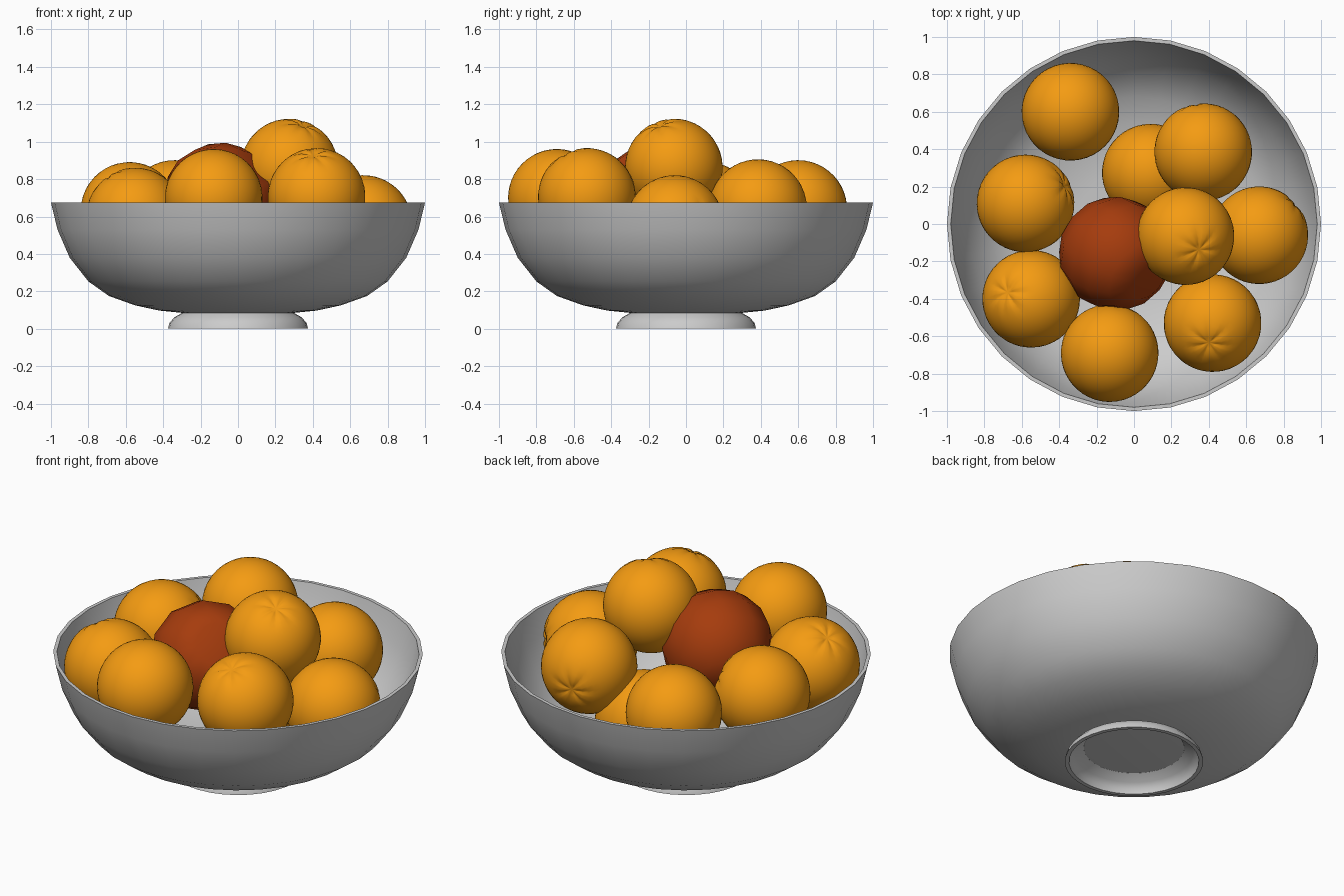
import bpy, bmesh, math
from mathutils import Vector

if "Cube" in bpy.data.objects:
    bpy.data.objects.remove(bpy.data.objects["Cube"])


def material(name, rgb):
    m = bpy.data.materials.new(name)
    m.diffuse_color = (*rgb, 1)
    m.use_nodes = True
    m.node_tree.nodes["Principled BSDF"].inputs["Base Color"].default_value = m.diffuse_color
    return m


def finish(name, bm, mat=None, angle=40):
    bmesh.ops.remove_doubles(bm, verts=bm.verts, dist=1e-5)
    bmesh.ops.recalc_face_normals(bm, faces=bm.faces)
    me = bpy.data.meshes.new(name)
    bm.to_mesh(me)
    bm.free()
    ob = bpy.data.objects.new(name, me)
    bpy.context.collection.objects.link(ob)
    if mat:
        me.materials.append(mat)
    bpy.ops.object.select_all(action='DESELECT')
    ob.select_set(True)
    bpy.context.view_layer.objects.active = ob
    bpy.ops.object.shade_smooth_by_angle(angle=math.radians(angle))
    return ob


def lathe(name, profile, steps=32, closed=False):
    bm = bmesh.new()
    vs = [bm.verts.new((r, 0, z)) for r, z in profile]
    es = [bm.edges.new(p) for p in zip(vs, vs[1:])]
    if closed:
        es.append(bm.edges.new((vs[-1], vs[0])))
    bmesh.ops.spin(bm, geom=vs + es, cent=(0, 0, 0), axis=(0, 0, 1),
                   angle=math.tau, steps=steps)
    return finish(name, bm)


def fruit(name, centre, pole, radius, segs, rings, shape, mat, angle):
    """Sphere whose radius is scaled by shape(polar angle, azimuth), pole aimed along a direction."""
    bm = bmesh.new()
    bmesh.ops.create_uvsphere(bm, u_segments=segs, v_segments=rings, radius=1)
    for v in bm.verts:
        th = math.acos(max(-1, min(1, v.co.z)))
        v.co *= radius * shape(th, math.atan2(v.co.y, v.co.x))
    ob = finish(name, bm, mat, angle)
    ob.location = centre
    ob.rotation_mode = 'QUATERNION'
    ob.rotation_quaternion = Vector(pole).to_track_quat('Z', 'Y')
    return ob


# Bowl: thin wall, outside then inside
lathe("bowl", [(0, .085), (.3, .085), (.42, .097), (.55, .125), (.69, .175), (.80, .253),
               (.90, .38), (.965, .53), (1.0, .675), (.98, .675), (.946, .535), (.882, .39),
               (.785, .268), (.68, .193), (.545, .143), (.42, .114), (.3, .1), (0, .1)])
# Flared hollow foot ring
lathe("foot_ring", [(.375, 0), (.367, .03), (.342, .06), (.29, .09), (.27, .086),
                    (.32, .055), (.345, .03), (.352, 0)], closed=True)


# Oranges: sphere with a small dimple and radiating creases at the stem end
def orange_shape(th, az):
    crease = .5 + .5 * math.cos(az * 7)
    return (1 - .07 * math.exp(-(th / .16) ** 2)
            - .03 * crease ** 3 * math.exp(-((th - .25) / .2) ** 2))


orange = material("orange_peel", (.91, .33, .006))
oranges = [
    ((-.34, .60, .64), (-.1, .1, -1)),
    ((-.58, .11, .63), (.22, .10, .09)),
    ((-.55, -.40, .60), (-.13, .035, .21)),
    ((-.13, -.69, .70), (.02, .25, -.03)),
    ((.42, -.53, .705), (-.02, -.11, .23)),
    ((.67, -.06, .56), (.2, .18, .01)),
    ((.275, -.065, .862), (.075, -.075, .23)),
    ((.37, .385, .645), (-.05, .24, -.04)),
    ((.09, .275, .37), (0, .2, -1)),
]
for i, (c, d) in enumerate(oranges):
    fruit(f"orange_{i + 1}", c, d, .261, 42, 24, orange_shape, orange, 60)


# Low-poly dark red fruit with a dimple at the top
def red_shape(th, az):
    return 1.0 - .22 * math.exp(-(th / .22) ** 2) - .1 * math.exp(-((math.pi - th) / .3) ** 2)


red = material("red_skin", (.38, .045, .004))
fruit("red_fruit", (-.097, -.158, .69), (.15, -.125, .15), .307, 12, 8, red_shape, red, 60)
